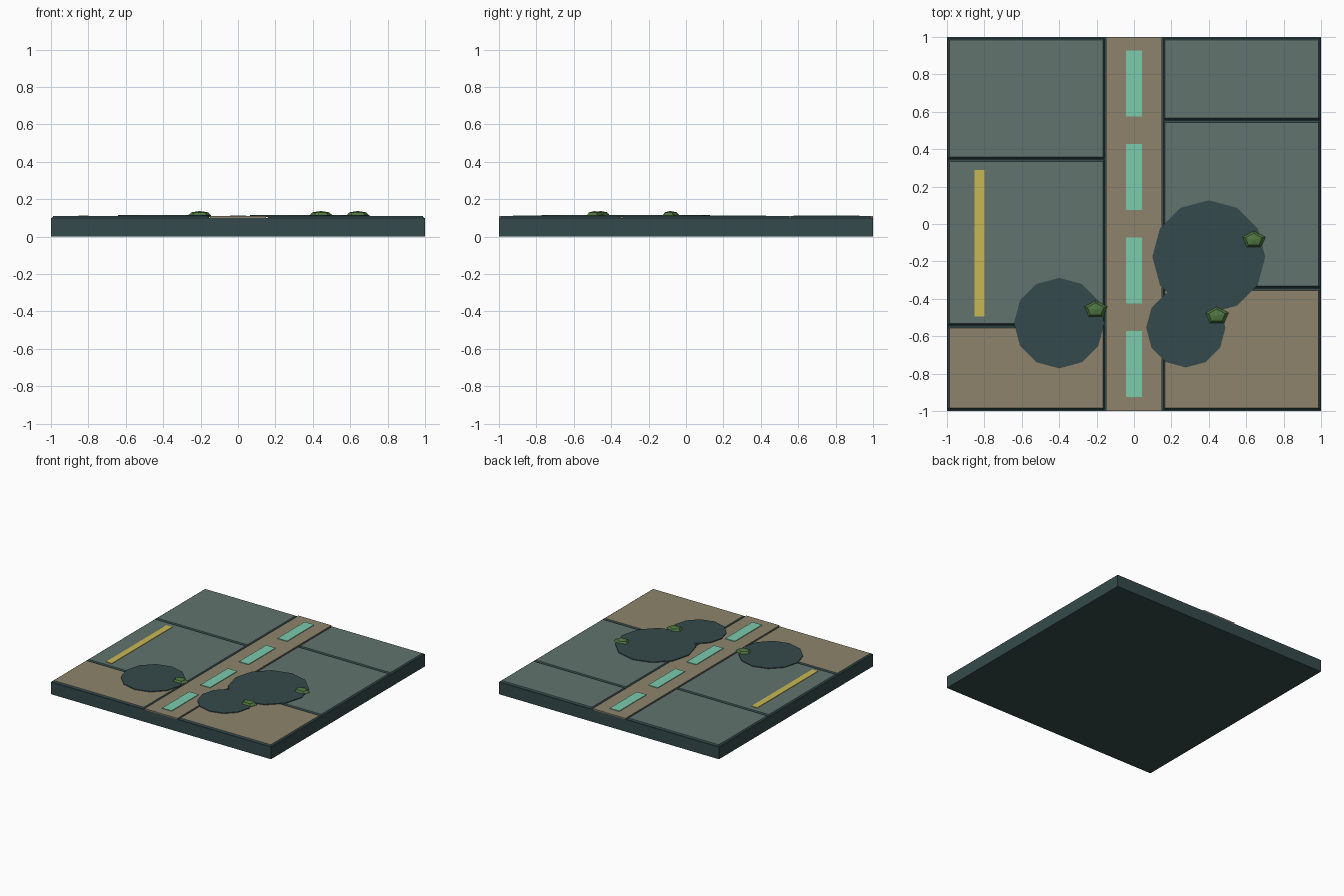
import bpy
import bmesh
import math

cube = bpy.data.objects.get("Cube")
if cube:
    bpy.data.objects.remove(cube, do_unlink=True)


def material(name, code):
    """Flat material from a hex sRGB code, stored as linear values."""
    rgb = [int(code[i:i + 2], 16) / 255 for i in (0, 2, 4)]
    lin = [c / 12.92 if c <= 0.04045 else ((c + 0.055) / 1.055) ** 2.4 for c in rgb]
    mat = bpy.data.materials.new(name)
    mat.use_nodes = True
    mat.diffuse_color = (*lin, 1)
    mat.node_tree.nodes["Principled BSDF"].inputs["Base Color"].default_value = (*lin, 1)
    return mat


dark = material("dark slate", "354a4c")
slate = material("slate grey", "62746f")
sand = material("sandy brown", "8d846c")
mint = material("mint paint", "7ccbac")
yellow = material("yellow paint", "c9b952")
moss = material("moss green", "4e7540")


def add_object(name, bm, *mats):
    mesh = bpy.data.meshes.new(name)
    bmesh.ops.recalc_face_normals(bm, faces=bm.faces)
    bm.to_mesh(mesh)
    bm.free()
    for mat in mats:
        mesh.materials.append(mat)
    obj = bpy.data.objects.new(name, mesh)
    bpy.context.collection.objects.link(obj)
    return obj


def box(name, x0, x1, y0, y1, z0, z1, mat, taper=0, side_mat=None):
    """Box with an optional inward taper towards its top and coloured sides."""
    bm = bmesh.new()
    bmesh.ops.create_cube(bm, size=1)
    for v in bm.verts:
        t = taper if v.co.z > 0 else 0
        v.co = (x1 - t if v.co.x > 0 else x0 + t,
                y1 - t if v.co.y > 0 else y0 + t,
                z1 if v.co.z > 0 else z0)
    bm.normal_update()
    if side_mat:
        for f in bm.faces:
            f.material_index = 0 if f.normal.z > 0.9 else 1
    return add_object(name, bm, mat, *([side_mat] if side_mat else []))


# Ground slab and central road
box("ground_slab", -1, 1, -1, 1, 0, 0.1, dark)
box("road", -0.15, 0.15, -1, 1, 0.1, 0.109, sand)

# Paving panels on both sides, separated by narrow grooves
EDGE, GROOVE, TAPER = 0.996, 0.003, 0.009
sides = {
    "right": (-EDGE, -0.157, (-EDGE, -0.543, 0.347, EDGE)),
    "left": (0.157, EDGE, (-EDGE, -0.343, 0.556, EDGE)),
}
for side, (x0, x1, cuts) in sides.items():
    for part, y0, y1 in zip(("front", "middle", "back"), cuts, cuts[1:]):
        box(f"{side}_{part}_panel", x0, x1, y0 + GROOVE, y1 - GROOVE, 0.1, 0.11,
            sand if part == "front" else slate, TAPER, dark)

# Painted road dashes and side stripe
for i in range(4):
    y = -0.748 + 0.5 * i
    box(f"road_dash_{i + 1}", -0.043, 0.043, y - 0.176, y + 0.176, 0.109, 0.114, mint)
box("yellow_stripe", -0.852, -0.8, -0.495, 0.29, 0.109, 0.114, yellow)

# Flat dark patches
for name, x, y, r in (("large_patch", 0.4, -0.175, 0.302),
                      ("small_patch", 0.277, -0.555, 0.212),
                      ("right_patch", -0.4, -0.53, 0.242)):
    bm = bmesh.new()
    bmesh.ops.create_cone(bm, cap_ends=True, segments=12, radius1=r, radius2=r, depth=0.012)
    add_object(name, bm, dark).location = (x, y, 0.11)

# Five-sided moss clumps
for i, (x, y) in enumerate(((0.64, -0.085), (0.443, -0.49), (-0.205, -0.457))):
    bm = bmesh.new()
    bmesh.ops.create_uvsphere(bm, u_segments=5, v_segments=4, radius=1)
    # Turn one corner towards the back
    top = max((v for v in bm.verts if abs(v.co.z) < 0.1), key=lambda v: v.co.y)
    turn = math.pi / 2 - math.atan2(top.co.y, top.co.x)
    for v in bm.verts:
        a = math.atan2(v.co.y, v.co.x) + turn
        r = math.hypot(v.co.x, v.co.y)
        v.co = (0.066 * r * math.cos(a), 0.05 * r * math.sin(a), 0.024 * v.co.z)
    add_object(f"moss_clump_{i + 1}", bm, moss).location = (x, y, 0.113)
